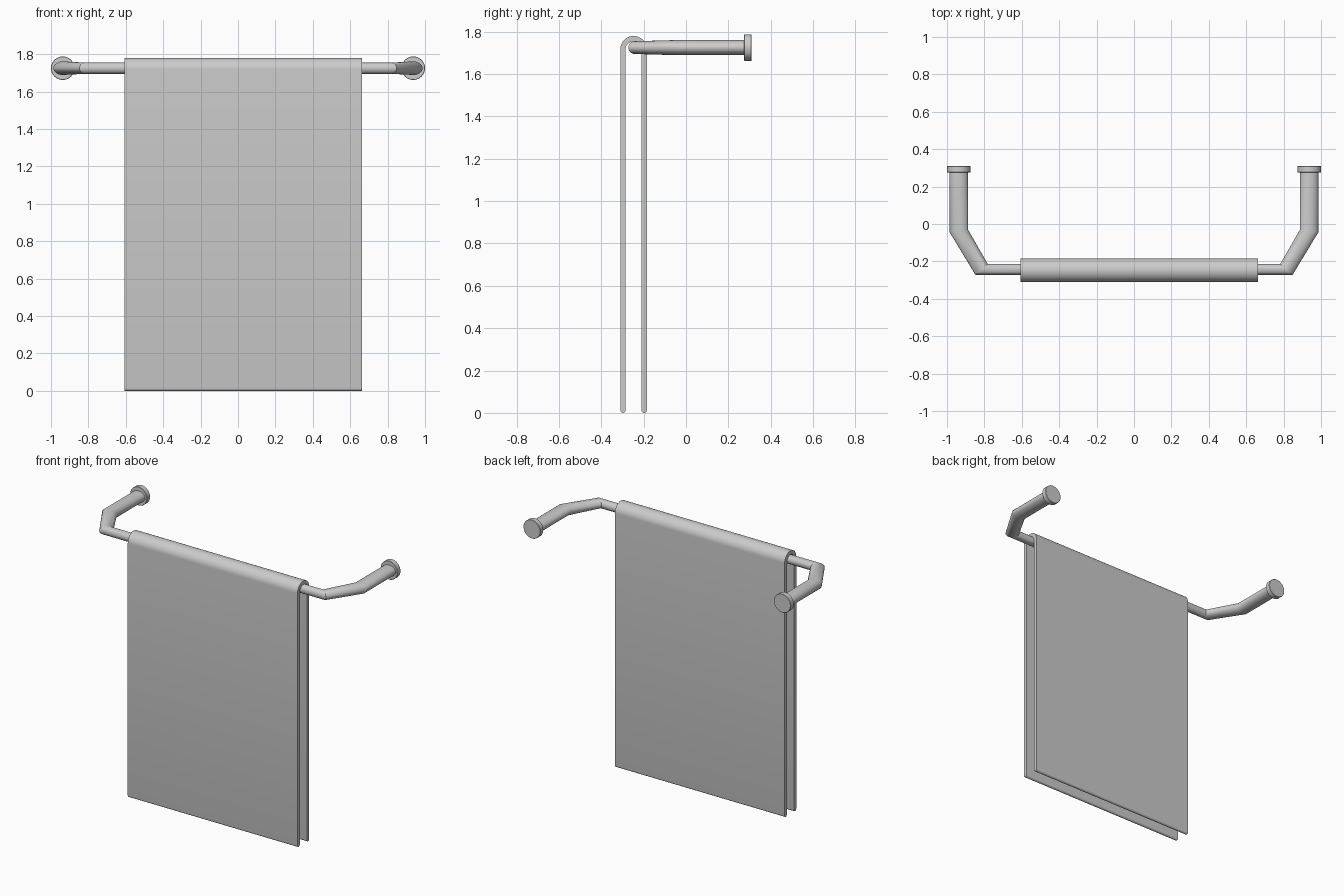
import bpy, bmesh, math
from mathutils import Vector

if "Cube" in bpy.data.objects:
    bpy.data.objects.remove(bpy.data.objects["Cube"])

Z = 1.725      # height of the rail axis
Y = -0.243     # depth of the rail axis


def finish(name, bm, angle=30):
    bmesh.ops.recalc_face_normals(bm, faces=bm.faces)
    mesh = bpy.data.meshes.new(name)
    bm.to_mesh(mesh)
    bm.free()
    obj = bpy.data.objects.new(name, mesh)
    bpy.context.collection.objects.link(obj)
    bpy.ops.object.select_all(action='DESELECT')
    obj.select_set(True)
    bpy.context.view_layer.objects.active = obj
    bpy.ops.object.shade_smooth_by_angle(angle=math.radians(angle))
    return obj


def loft(name, rings, closed_ends=True, angle=30):
    bm = bmesh.new()
    loops = [[bm.verts.new(p) for p in ring] for ring in rings]
    n = len(loops[0])
    for a, b in zip(loops, loops[1:]):
        for i in range(n):
            j = (i + 1) % n
            bm.faces.new((a[i], a[j], b[j], b[i]))
    if closed_ends:
        bm.faces.new(loops[0])
        bm.faces.new(loops[-1])
    return finish(name, bm, angle)


def ellipse(x, y, ux, uy, rz, n=32):
    steps = [2 * math.pi * i / n for i in range(n)]
    return [Vector((x + ux * math.cos(a), y + uy * math.cos(a), Z + rz * math.sin(a)))
            for a in steps]


# Rail: oval arms tapering into a thinner straight bar, mirrored left to right
half = [(-0.937, 0.29, 0.05, 0.0, 0.036),
        (-0.937, -0.036, 0.05, 0.006, 0.036),
        (-0.815, Y, 0.033, 0.029, 0.030)]
path = half + [(-x, y, -ux, uy, rz) for x, y, ux, uy, rz in reversed(half)]
loft("towel_rail", [ellipse(*s) for s in path])

# Wall flanges: short discs with a softened rim
for side, label in ((-1, "left"), (1, "right")):
    profile = [(0.275, 0.061), (0.277, 0.063), (0.308, 0.063), (0.31, 0.061)]
    loft("wall_flange_" + label,
         [ellipse(side * 0.937, y, r, 0, r) for y, r in profile])

# Towel: inverted U section with rounded hems, draped over the rail
yc, zc, outer, inner = -0.2475, 1.7175, 0.0625, 0.0375
mid, hem = (outer + inner) / 2, (outer - inner) / 2


def arc(cy, cz, r, start, end, n):
    return [(cy + r * math.cos(math.radians(start + (end - start) * i / n)),
             cz + r * math.sin(math.radians(start + (end - start) * i / n)))
            for i in range(n + 1)]


section = (arc(yc, zc, outer, 0, 180, 24)
           + arc(yc - mid, hem, hem, 180, 360, 8)
           + arc(yc, zc, inner, 180, 0, 24)
           + arc(yc + mid, hem, hem, 180, 360, 8))
loft("towel", [[(x, y, z) for y, z in section] for x in (-0.608, 0.662)])
